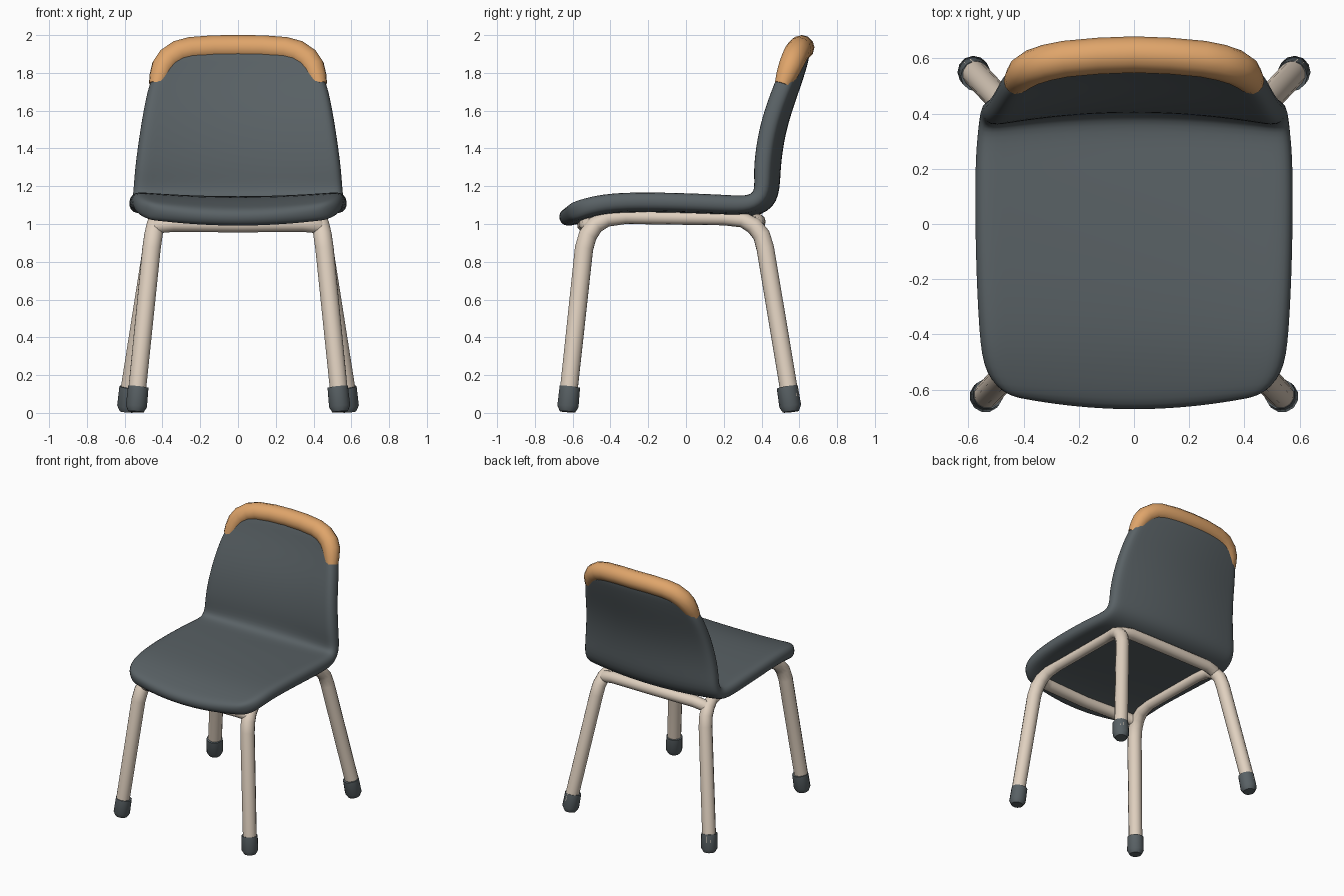
import bpy
import math

if "Cube" in bpy.data.objects:
    bpy.data.objects.remove(bpy.data.objects["Cube"])


def material(name, color):
    mat = bpy.data.materials.new(name)
    mat.use_nodes = True
    rgba = (*color, 1)
    mat.diffuse_color = rgba
    mat.node_tree.nodes["Principled BSDF"].inputs["Base Color"].default_value = rgba
    return mat


slate = material("slate_grey", (0.10, 0.12, 0.13))
orange = material("soft_orange", (0.74, 0.375, 0.145))
cream = material("warm_cream", (0.74, 0.63, 0.52))


def add_object(name, mesh):
    obj = bpy.data.objects.new(name, mesh)
    bpy.context.scene.collection.objects.link(obj)
    return obj


def tube(name, points, mat, side=1):
    """Round tube through (x, y, z, radius) points, turned into a mesh."""
    curve = bpy.data.curves.new(name + "_path", "CURVE")
    curve.dimensions = "3D"
    curve.bevel_depth = 1
    curve.bevel_resolution = 4
    curve.use_fill_caps = True
    spline = curve.splines.new("POLY")
    spline.points.add(len(points) - 1)
    for point, (x, y, z, radius) in zip(spline.points, points):
        point.co = (x * side, y, z, 1)
        point.radius = radius
    helper = add_object(name + "_path", curve)
    graph = bpy.context.evaluated_depsgraph_get()
    mesh = bpy.data.meshes.new_from_object(helper.evaluated_get(graph))
    bpy.data.objects.remove(helper)
    mesh.materials.clear()
    mesh.materials.append(mat)
    for face in mesh.polygons:
        face.use_smooth = True
    mesh.set_sharp_from_angle(angle=math.radians(50))
    return add_object(name, mesh)


def mirrored(points):
    """Complete a half path that ends on the centre line."""
    return points + [(-x, y, z, r) for x, y, z, r in reversed(points[:-1])]


# Seat shell: centre y, centre z, half width, edge shift in y, edge shift in z
stations = [
    (-0.675, 1.022, 0.46, 0.055, 0.035),
    (-0.57, 1.053, 0.545, 0.02, 0.035),
    (-0.40, 1.095, 0.565, 0.00, 0.03),
    (-0.10, 1.098, 0.578, 0.00, 0.025),
    (0.20, 1.088, 0.58, 0.00, 0.022),
    (0.36, 1.075, 0.57, -0.025, 0.03),
    (0.453, 1.130, 0.557, -0.05, 0.025),
    (0.450, 1.28, 0.55, -0.055, 0.00),
    (0.470, 1.45, 0.527, -0.055, 0.00),
    (0.510, 1.60, 0.503, -0.055, 0.00),
    (0.56, 1.74, 0.475, -0.05, 0.00),
    (0.592, 1.84, 0.425, -0.04, 0.00),
    (0.62, 1.95, 0.33, -0.03, -0.03),
]
half = [0.3, 0.6, 0.85, 1]
columns = [-u for u in reversed(half)] + [0] + half
n = len(columns)
verts = [(u * w, y + dy * u * u, z + dz * u * u)
         for y, z, w, dy, dz in stations for u in columns]
faces = [(r * n + c, r * n + c + 1, (r + 1) * n + c + 1, (r + 1) * n + c)
         for r in range(len(stations) - 1) for c in range(n - 1)]
mesh = bpy.data.meshes.new("seat_shell")
mesh.from_pydata(verts, [], faces)
mesh.materials.append(slate)
for face in mesh.polygons:
    face.use_smooth = True
shell = add_object("seat_shell", mesh)
solid = shell.modifiers.new("thickness", "SOLIDIFY")
solid.thickness = 0.1
solid.offset = 0
rounding = shell.modifiers.new("rounding", "SUBSURF")
rounding.levels = rounding.render_levels = 2

# Padded rim along the top of the backrest, tapering into the shell edge
tube("backrest_rim", mirrored([
    (0.429, 0.512, 1.735, 0.044),
    (0.416, 0.529, 1.78, 0.054),
    (0.398, 0.550, 1.83, 0.062),
    (0.368, 0.568, 1.872, 0.065),
    (0.315, 0.585, 1.907, 0.066),
    (0.250, 0.598, 1.924, 0.066),
    (0.130, 0.609, 1.933, 0.066),
    (0.000, 0.614, 1.934, 0.066),
]), orange)

# Each side: front leg, side rail and back leg as one bent tube, plus two feet
front_foot, back_foot = (0.538, -0.625), (0.582, 0.552)
for label, side in (("left", 1), ("right", -1)):
    tube(label + "_legs_and_rail", [
        (*front_foot, 0.08, 0.048),
        (0.458, -0.54, 0.87, 0.05),
        (0.448, -0.52, 0.94, 0.05),
        (0.438, -0.48, 0.995, 0.047),
        (0.428, -0.42, 1.027, 0.042),
        (0.42, -0.32, 1.037, 0.037),
        (0.42, 0.20, 1.03, 0.037),
        (0.428, 0.30, 1.022, 0.041),
        (0.438, 0.36, 0.99, 0.046),
        (0.448, 0.40, 0.94, 0.047),
        (0.458, 0.42, 0.87, 0.048),
        (*back_foot, 0.08, 0.048),
    ], cream, side)
    for end, (x, y), lean in (("front", front_foot, 0.1), ("back", back_foot, -0.16)):
        tube(f"{end}_{label}_foot", [
            (x - 0.01, y + 0.1 * lean, 0.137, 0.056),
            (x, y, 0.035, 0.058),
            (x + 0.002, y - 0.02 * lean, 0.006, 0.042),
        ], slate, side)

# Cross rails with rounded corners
tube("front_rail", mirrored([
    (0.448, -0.49, 0.97, 0.04),
    (0.41, -0.515, 0.993, 0.042),
    (0.34, -0.525, 1.0, 0.042),
    (0, -0.535, 0.997, 0.042),
]), cream)
tube("back_rail", mirrored([
    (0.448, 0.36, 0.975, 0.04),
    (0.41, 0.372, 1.0, 0.042),
    (0.34, 0.378, 1.012, 0.042),
    (0, 0.38, 1.012, 0.042),
]), cream)
